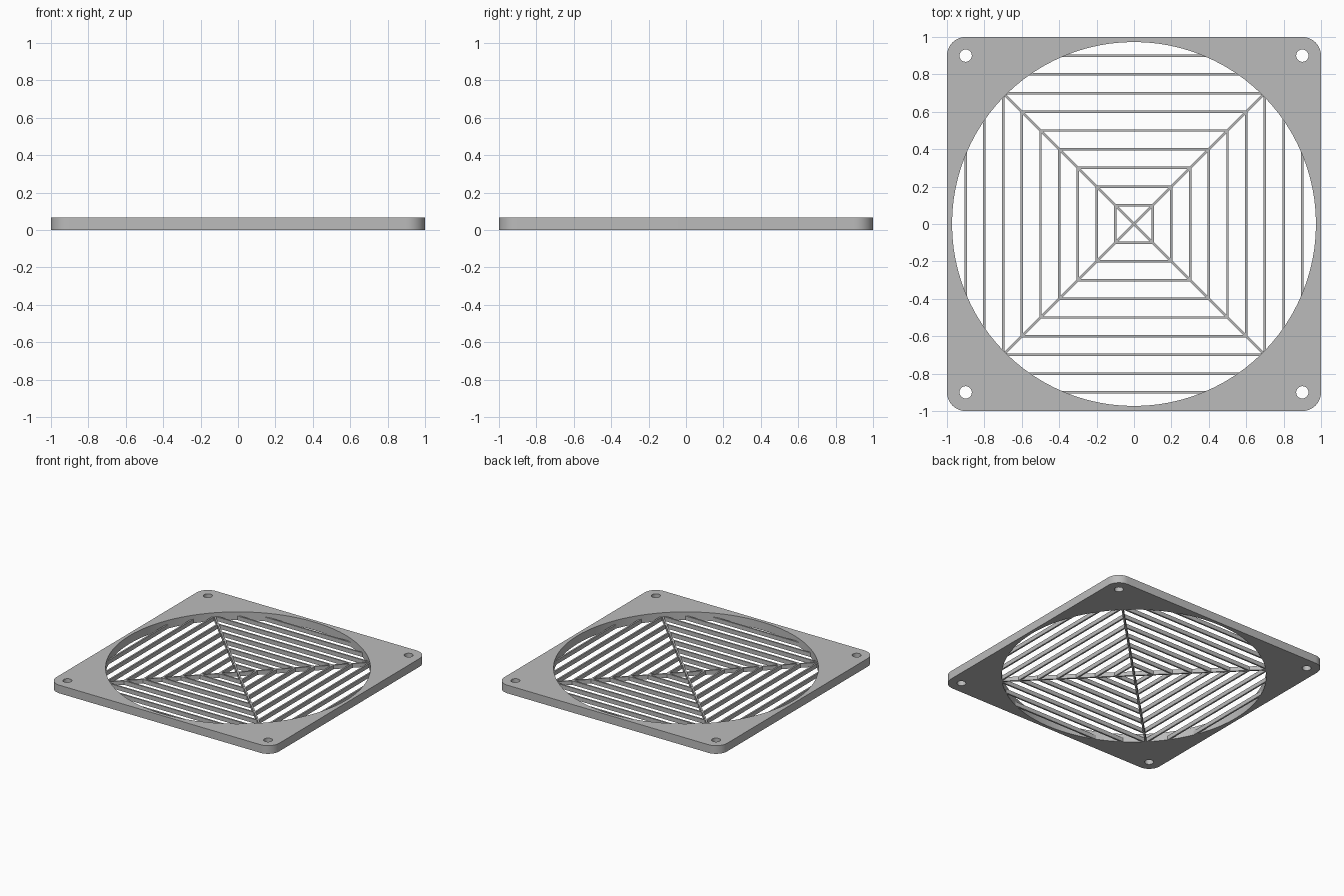
import bpy, bmesh, math
from mathutils import Matrix, Vector

if "Cube" in bpy.data.objects:
    bpy.data.objects.remove(bpy.data.objects["Cube"], do_unlink=True)

HEIGHT = 0.066      # frame thickness
BAR_H = 0.033       # grille thickness
BAR_W = 0.013
RADIUS = 0.973      # main opening
CORNER = 0.1
SCREW = 0.9         # screw hole offset

grey = bpy.data.materials.new("grey plastic")
grey.use_nodes = True
colour = (0.5, 0.5, 0.5, 1)
grey.diffuse_color = colour
grey.node_tree.nodes["Principled BSDF"].inputs["Base Color"].default_value = colour


def arc(cx, cy, r, start, sweep, steps):
    return [(cx + r * math.cos(start + sweep * i / steps),
             cy + r * math.sin(start + sweep * i / steps)) for i in range(steps + 1)]


def circle(cx, cy, r, steps):
    return arc(cx, cy, r, 0, math.tau, steps)[:-1]


def add_object(name, bm):
    mesh = bpy.data.meshes.new(name)
    bm.to_mesh(mesh)
    bm.free()
    mesh.materials.append(grey)
    obj = bpy.data.objects.new(name, mesh)
    bpy.context.collection.objects.link(obj)
    return obj


# Frame: rounded square outline with a large opening and four screw holes
inner = 1 - CORNER
corners = [(1, 1), (-1, 1), (-1, -1), (1, -1)]
outline = []
for i, (sx, sy) in enumerate(corners):
    outline += arc(sx * inner, sy * inner, CORNER, i * math.pi / 2, math.pi / 2, 10)
loops = [outline, circle(0, 0, RADIUS, 96)]
loops += [circle(sx * SCREW, sy * SCREW, 0.033, 24) for sx, sy in corners]

curve = bpy.data.curves.new("frame_outline", "CURVE")
curve.dimensions = "2D"
curve.fill_mode = "BOTH"
curve.extrude = HEIGHT / 2
for pts in loops:
    spline = curve.splines.new("POLY")
    spline.points.add(len(pts) - 1)
    for p, (x, y) in zip(spline.points, pts):
        p.co = (x, y, 0, 1)
    spline.use_cyclic_u = True
helper = bpy.data.objects.new("frame_outline", curve)
bpy.context.collection.objects.link(helper)
filled = helper.evaluated_get(bpy.context.evaluated_depsgraph_get()).to_mesh()
bm = bmesh.new()
bm.from_mesh(filled)
bpy.data.objects.remove(helper, do_unlink=True)
bmesh.ops.remove_doubles(bm, verts=bm.verts, dist=0.0001)
bmesh.ops.translate(bm, verts=bm.verts, vec=(0, 0, HEIGHT / 2))
bmesh.ops.recalc_face_normals(bm, faces=bm.faces)
frame = add_object("frame", bm)
bpy.context.view_layer.objects.active = frame
frame.select_set(True)
bpy.ops.object.shade_smooth_by_angle(angle=math.radians(30))


def bar(bm, half, offset, angle):
    """Bar of the given half length, pushed out from the centre and turned about z."""
    m = (Matrix.Rotation(angle, 4, "Z")
         @ Matrix.Translation((0, offset, BAR_H / 2))
         @ Matrix.Diagonal(Vector((2 * half, BAR_W, BAR_H, 1))))
    bmesh.ops.create_cube(bm, size=1, matrix=m)


# Grille: nested square bars, ending at the diagonals or at the rim
bm = bmesh.new()
for k in range(1, 10):
    d = k / 10
    rim = math.sqrt(RADIUS ** 2 - (d - BAR_W / 2) ** 2)
    for q in range(4):
        bar(bm, min(d, rim), d, q * math.pi / 2)
add_object("grille_bars", bm)

# Diagonal braces
bm = bmesh.new()
for q in (1, 3):
    bar(bm, RADIUS + 0.005, 0, q * math.pi / 4)
add_object("diagonal_braces", bm)
